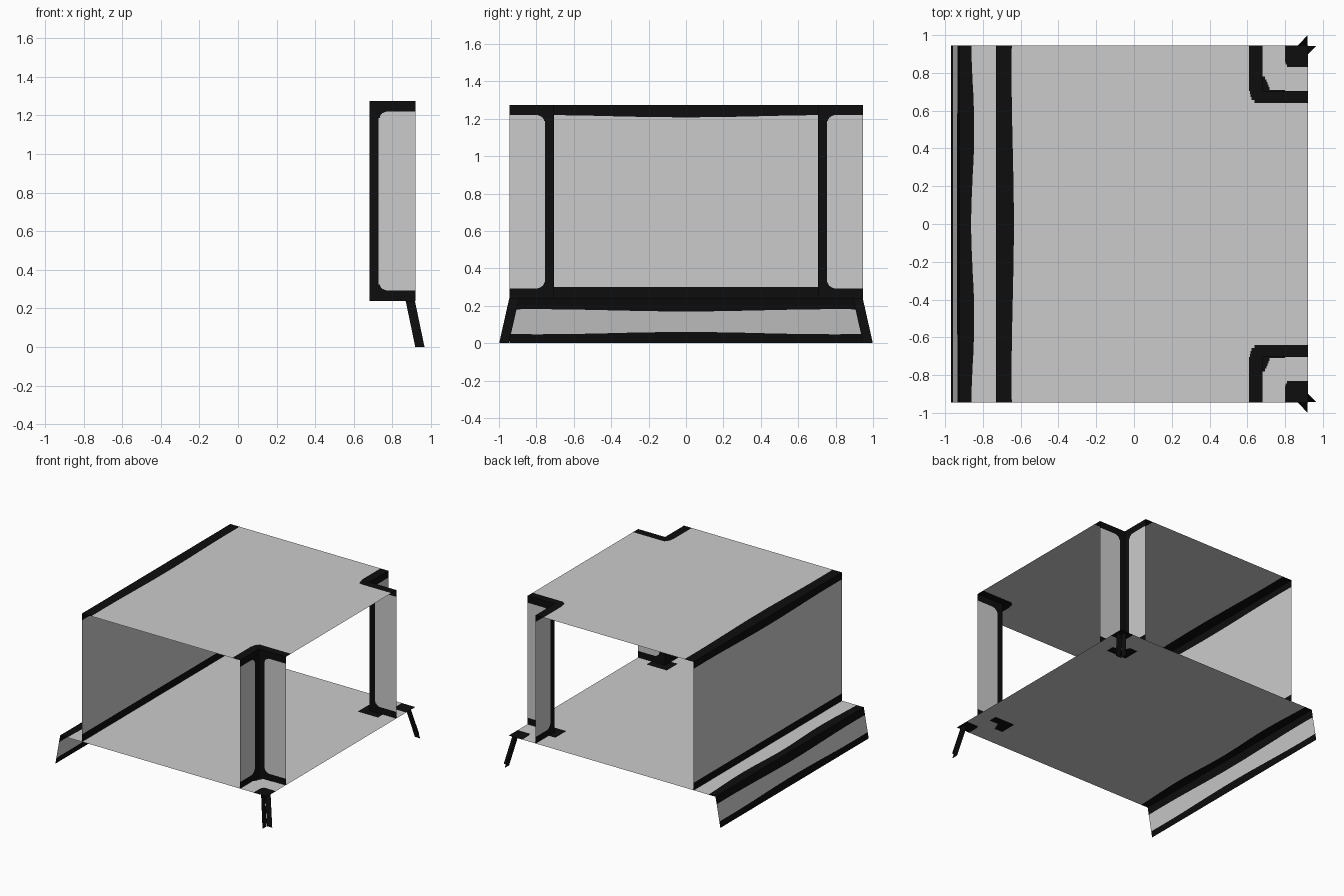
import bpy, bmesh, math

if "Cube" in bpy.data.objects:
    bpy.data.objects.remove(bpy.data.objects["Cube"])


def material(name, rgb):
    m = bpy.data.materials.new(name)
    m.diffuse_color = (*rgb, 1)
    m.use_nodes = True
    m.node_tree.nodes["Principled BSDF"].inputs["Base Color"].default_value = m.diffuse_color
    return m


DARK = material("dark edging", (0.004, 0.004, 0.004))
LIGHT = material("pale grey sheet", (0.6, 0.6, 0.6))

W = 0.945               # half depth of the sheets
Z0, Z1 = 0.24, 1.275    # floor and top heights
XB, XP, XF = -0.925, -0.73, 0.92   # floor edge, side panel, open edge
NX, NY = 0.68, 0.705    # inner corner of the post notch


def sheet(name, keys, bands, place, step=0.015):
    """Flat sheet cut into columns; bands(u) gives cuts, dark and light in turn."""
    bm = bmesh.new()
    for a, b in zip(keys, keys[1:]):
        n = max(1, round((b - a) / step))
        for i in range(n):
            u0, u1 = a + (b - a) * i / n, a + (b - a) * (i + 1) / n
            cuts = bands((u0 + u1) / 2)
            for k, (v0, v1) in enumerate(zip(cuts, cuts[1:])):
                if v1 - v0 < 1e-5:
                    continue
                f = bm.faces.new([bm.verts.new(place(*p)) for p in
                                  ((u0, v0), (u1, v0), (u1, v1), (u0, v1))])
                f.material_index = k % 2
    bmesh.ops.remove_doubles(bm, verts=bm.verts, dist=1e-5)
    me = bpy.data.meshes.new(name)
    bm.to_mesh(me)
    bm.free()
    me.materials.append(DARK)
    me.materials.append(LIGHT)
    ob = bpy.data.objects.new(name, me)
    bpy.context.collection.objects.link(ob)
    return ob


def both_sides(*ys):
    return sorted([-y for y in ys] + list(ys))


def fillet(d, r):
    """Height of a rounded corner at distance d from its wall."""
    return r - math.sqrt(r * r - (r - d) ** 2) if 0 <= d < r else 0


def wave(y):
    return 0.006 * (1 + math.cos(math.pi * y / 0.8))


# Top sheet with notched corners
def top_bands(y):
    a = abs(y)
    e = -0.648 + wave(y)
    if a < 0.64:
        return [XP, e, XF]
    if a < NY:
        return [XP, e, 0.615 + fillet(a - 0.64, 0.05), XF]
    return [XP, e, 0.61, NX]


# Columns run from +y to -y in world space so that the normals face up
sheet("top_sheet", both_sides(W, NY, 0.64), top_bands,
      lambda y, x: (x, -y, Z1))


# Floor sheet with dark marks at the post feet and corners
def floor_bands(y):
    a = abs(y)
    e = -0.862 + 0.016 * math.sin(math.pi * min(1, a)) ** 2
    if a < 0.64:
        return [XB, e, XF]
    if a < 0.71:
        return [XB, e, 0.62, 0.8, XF]
    if a < 0.78:
        return [XB, e, 0.62, 0.72 - 0.4 * (a - 0.71), XF]
    if a < 0.83:
        return [XB, e, XF]
    return [XB, e, 0.8 + fillet(a - 0.83, 0.03), XF]


sheet("floor_sheet", both_sides(W, 0.83, 0.78, 0.71, 0.64), floor_bands,
      lambda y, x: (x, -y, Z0))

# Closed side panel
sheet("side_panel", [-W, W],
      lambda y: [Z0, 0.3, 1.22 - wave(y), Z1, Z1],
      lambda y, z: (XP, -y, z))

# Sloping skirt under the closed side
sheet("skirt", [-W, W],
      lambda y: [0, 0.048 + wave(y), 0.182 - wave(y), Z0],
      lambda y, z: (XB - 0.043 * (1 - z / Z0), -y, z))


# Corner posts: two sheets meeting at the notch corner
def post_bands(u):
    if u < 0.048:
        return [Z0, Z1]
    f = fillet(u - 0.048, 0.05)
    return [Z0, 0.292 + f, 1.22 - f, Z1]


def splay(z):
    return 0.05 * (1 - z / Z0)


for s, side in ((-1, "front"), (1, "back")):
    sheet(side + "_post_wide", [0, 0.048, 0.098, XF - NX], post_bands,
          lambda u, z: (NX + u, s * NY, z), 0.006)
    sheet(side + "_post_side", [0, 0.048, 0.098, W - NY], post_bands,
          lambda u, z: (NX, s * (NY + u), z), 0.006)

    # Splayed angle-section leg
    sheet(side + "_leg_wide", [0, 0.048], lambda u: [0, Z0],
          lambda u, z: (0.868 + u + splay(z), s * (0.893 + splay(z)), z), 1)
    sheet(side + "_leg_side", [0, 0.052], lambda u: [0, Z0],
          lambda u, z: (0.868 + splay(z), s * (0.893 + u + 1.08 * splay(z)), z), 1)
